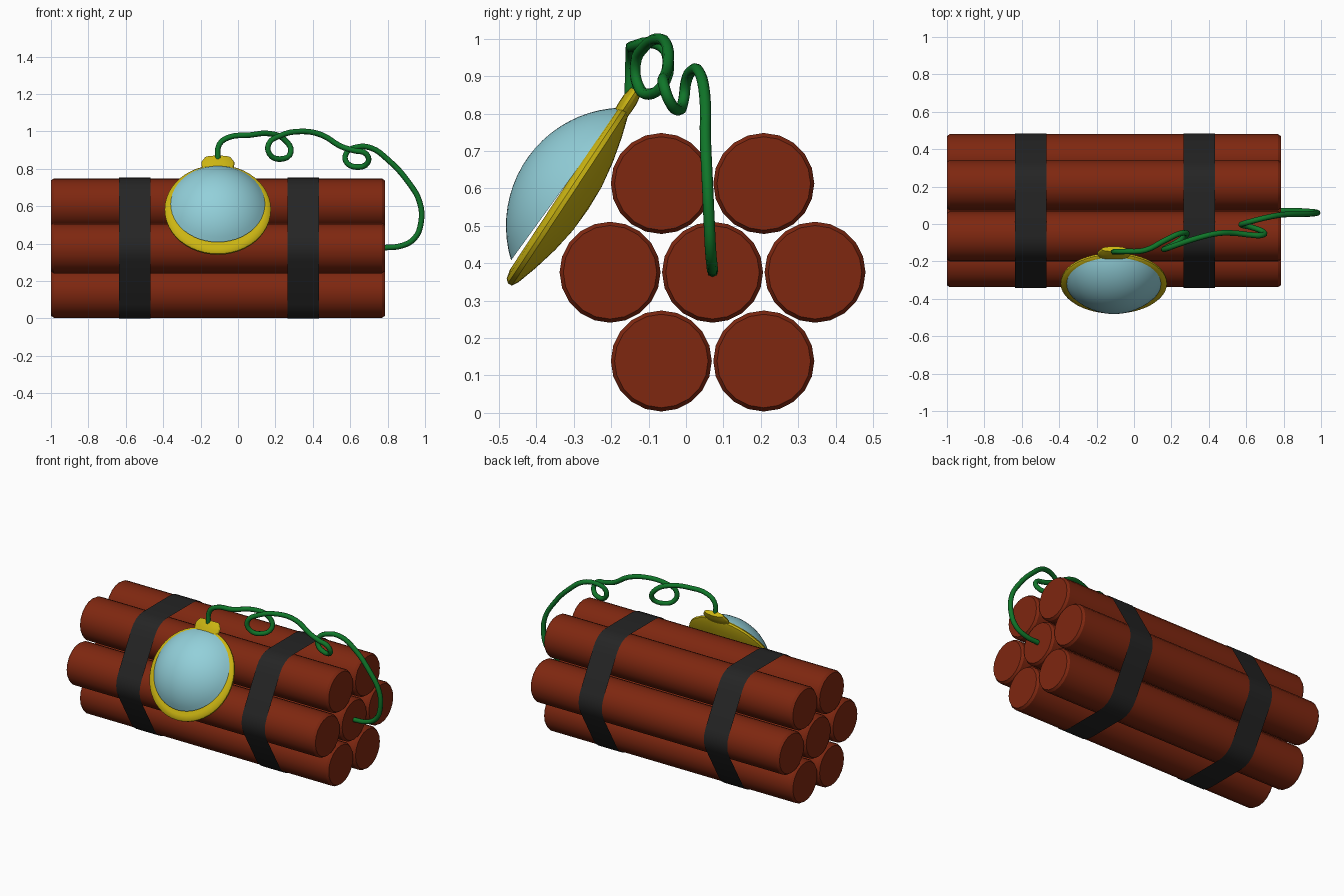
import bpy, bmesh, math
from mathutils import Matrix, Vector

if "Cube" in bpy.data.objects:
    bpy.data.objects.remove(bpy.data.objects["Cube"])


def material(name, rgb):
    m = bpy.data.materials.new(name)
    m.diffuse_color = (*rgb, 1)
    m.use_nodes = True
    m.node_tree.nodes["Principled BSDF"].inputs["Base Color"].default_value = m.diffuse_color
    return m


RED = material("brick red", (0.21, 0.020, 0.005))
BLACK = material("tape black", (0.018, 0.018, 0.018))
YELLOW = material("brass yellow", (0.60, 0.46, 0.006))
GLASS = material("pale blue glass", (0.29, 0.63, 0.70))
GREEN = material("wire green", (0.005, 0.18, 0.022))


def finish(obj, mat, angle=40):
    obj.data.materials.clear()
    obj.data.materials.append(mat)
    bpy.ops.object.select_all(action='DESELECT')
    obj.select_set(True)
    bpy.context.view_layer.objects.active = obj
    bpy.ops.object.shade_smooth_by_angle(angle=math.radians(angle))
    return obj


def mesh_object(name, bm, mat, angle=40):
    me = bpy.data.meshes.new(name)
    bm.to_mesh(me)
    bm.free()
    obj = bpy.data.objects.new(name, me)
    bpy.context.collection.objects.link(obj)
    return finish(obj, mat, angle)


def lathe(name, profile, matrix, mat, sides, scale=(1, 1), angle=40):
    """Turn (radius, height) points round the local z axis."""
    bm = bmesh.new()
    rings = []
    for r, h in profile:
        if r == 0:
            rings.append([bm.verts.new(matrix @ Vector((0, 0, h)))] * sides)
        else:
            rings.append([bm.verts.new(matrix @ Vector((
                scale[0] * r * math.cos(math.tau * i / sides),
                scale[1] * r * math.sin(math.tau * i / sides), h)))
                for i in range(sides)])
    for a, b in zip(rings, rings[1:]):
        for i in range(sides):
            j = (i + 1) % sides
            bm.faces.new(list(dict.fromkeys((a[i], a[j], b[j], b[i]))))
    return mesh_object(name, bm, mat, angle)


def frame(x, y, z, angle):
    """Plane tilted back in y-z: local y runs up the face, z points outward."""
    u = (0, math.cos(angle), math.sin(angle))
    n = (0, -u[2], u[1])
    m = Matrix(((1, 0, 0), u, n)).transposed().to_4x4()
    m.translation = (x, y, z)
    return m


# Bundle: one centre stick and six round it
CY, CZ, PITCH, R = 0.071, 0.376, 0.274, 0.135
X0, X1 = -1.0, 0.785
ring = [(CY + PITCH * math.cos(math.radians(60 * k)),
         CZ + PITCH * math.sin(math.radians(60 * k))) for k in range(6)]
along_x = Matrix.Rotation(math.pi / 2, 4, 'Y')
for i, (y, z) in enumerate([(CY, CZ)] + ring):
    lathe(f"stick_{i}", [(0, X0), (R - 0.01, X0), (R, X0 + 0.015),
                         (R, X1 - 0.015), (R - 0.01, X1), (0, X1)],
          Matrix.Translation((0, y, z)) @ along_x, RED, 20, angle=30)

# Tape bands: thin open sheets stretched round the outer sticks
for name, xa, xb in (("left_band", -0.635, -0.467), ("right_band", 0.265, 0.432)):
    bm = bmesh.new()
    loop = []
    for k, (y, z) in enumerate(ring):
        for s in range(5):
            a = math.radians(60 * k - 30 + 15 * s)
            py, pz = y + 0.139 * math.cos(a), z + 0.139 * math.sin(a)
            loop.append([bm.verts.new((x, py, pz)) for x in (xa, xb)])
    for a, b in zip(loop, loop[1:] + loop[:1]):
        bm.faces.new((a[0], b[0], b[1], a[1]))
    bmesh.ops.recalc_face_normals(bm, faces=bm.faces)
    mesh_object(name, bm, BLACK)

# Clock case leaning on the bundle
CX = -0.108
case = frame(CX, -0.318, 0.582, math.radians(56.6))
lathe("clock_case", [(0, -0.068), (0.07, -0.065), (0.14, -0.054), (0.21, -0.037),
                     (0.265, -0.020), (0.283, -0.010), (0.284, 0.002),
                     (0.275, 0.012), (0.25, 0.018), (0, 0.018)],
      case, YELLOW, 48)

# Domed glass, a shallow spherical cap
RAD, HEIGHT = 0.252, 0.125
BALL = (RAD ** 2 + HEIGHT ** 2) / (2 * HEIGHT)
HALF = math.asin(RAD / BALL)
dome = [(BALL * math.sin(HALF * t / 10), BALL * math.cos(HALF * t / 10) - BALL + HEIGHT)
        for t in range(10, 0, -1)] + [(0, HEIGHT)]
lathe("clock_glass", dome, frame(CX, -0.32, 0.612, math.radians(54.1)), GLASS, 48)

# Flattened crown at the top of the case
lathe("clock_crown", [(0, 0.24), (0.078, 0.24), (0.088, 0.285), (0.088, 0.305),
                      (0.068, 0.335), (0, 0.335)],
      case @ Matrix.Rotation(-math.pi / 2, 4, 'X'), YELLOW, 16, scale=(1, 0.24), angle=30)

# Curly wire from the crown to the centre stick
path = [(-.108, -.15, .85), (-.10, -.148, .93), (-.05, -.147, .968), (.06, -.14, .98),
        (.17, -.085, .988), (.25, -.05, .955), (.283, -.055, .89), (.225, -.10, .852),
        (.168, -.13, .88), (.165, -.135, .935), (.22, -.115, .975), (.34, -.075, 1.0),
        (.45, -.05, .98), (.55, -.05, .92), (.62, -.058, .898), (.685, -.06, .88),
        (.695, -.045, .835), (.63, -.018, .81), (.577, -.006, .84), (.58, 0, .885),
        (.63, .015, .915), (.71, .035, .912), (.80, .05, .85), (.91, .052, .73),
        (.972, .057, .62), (.978, .062, .51), (.945, .066, .43), (.88, .07, .39),
        (.775, .071, .378)]
cu = bpy.data.curves.new("wire", 'CURVE')
cu.dimensions = '3D'
cu.bevel_depth = 0.015
cu.bevel_resolution = 2
cu.resolution_u = 4
cu.use_fill_caps = True
sp = cu.splines.new('BEZIER')
sp.bezier_points.add(len(path) - 1)
for bp, co in zip(sp.bezier_points, path):
    bp.co = co
    bp.handle_left_type = bp.handle_right_type = 'AUTO'
wire = bpy.data.objects.new("wire", cu)
bpy.context.collection.objects.link(wire)
bpy.ops.object.select_all(action='DESELECT')
wire.select_set(True)
bpy.context.view_layer.objects.active = wire
bpy.ops.object.convert(target='MESH')
finish(bpy.context.view_layer.objects.active, GREEN, 60)
